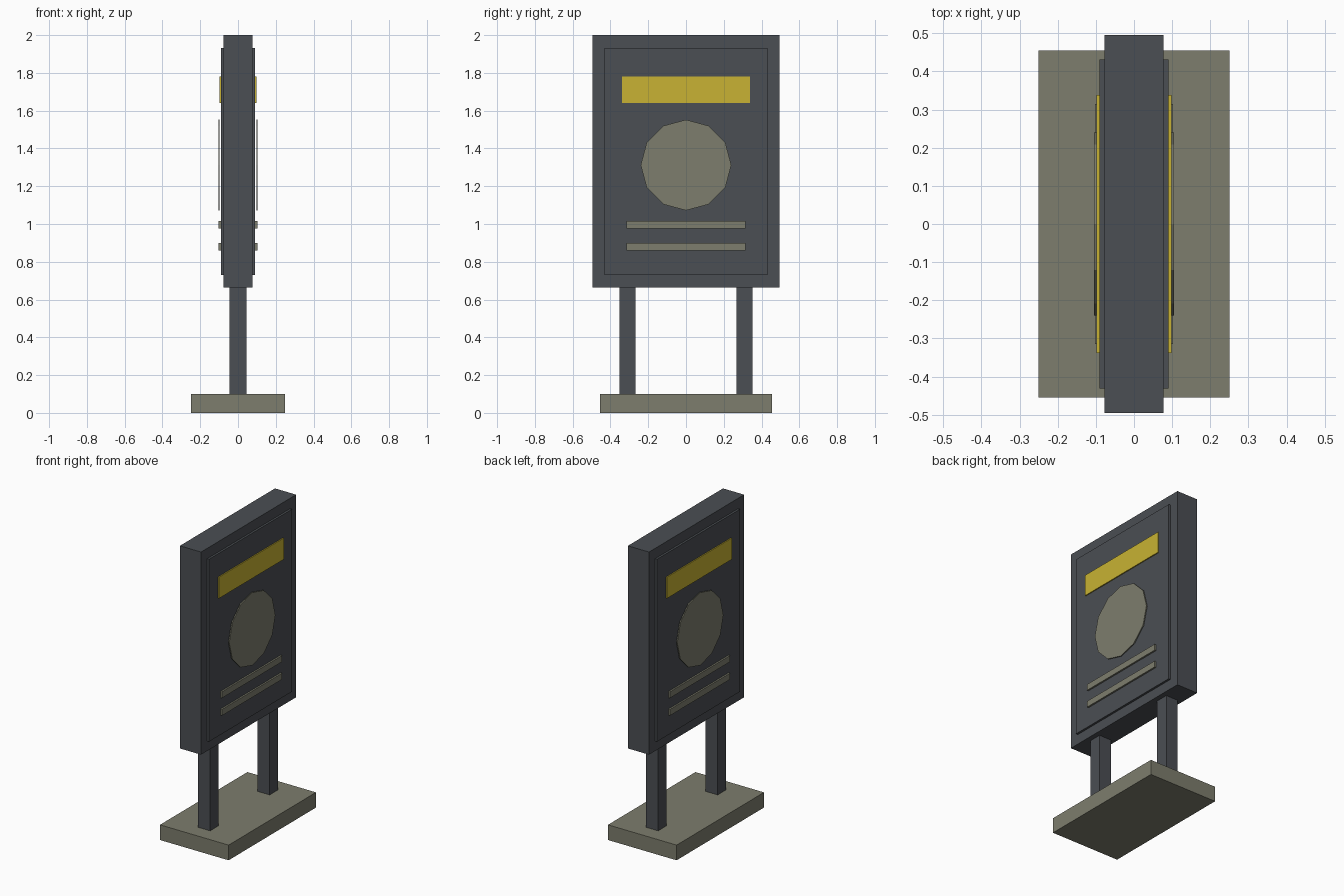
import bpy
import math

cube = bpy.data.objects.get("Cube")
if cube:
    bpy.data.objects.remove(cube, do_unlink=True)


def make_material(name, colour):
    mat = bpy.data.materials.new(name)
    mat.use_nodes = True
    mat.diffuse_color = (*colour, 1)
    mat.node_tree.nodes["Principled BSDF"].inputs["Base Color"].default_value = (*colour, 1)
    return mat


dark = make_material("dark slate", (0.07, 0.077, 0.087))
stone = make_material("olive grey", (0.205, 0.205, 0.153))
yellow = make_material("yellow", (0.58, 0.45, 0.033))


def box(name, x, y, z, mat):
    """Box spanning the given (low, high) range on each axis."""
    spans = (x, y, z)
    bpy.ops.mesh.primitive_cube_add(size=1, location=[(a + b) / 2 for a, b in spans])
    obj = bpy.context.object
    obj.name = name
    obj.scale = [b - a for a, b in spans]
    bpy.ops.object.transform_apply(location=False, rotation=False, scale=True)
    obj.data.materials.append(mat)
    return obj


# Plinth and cabinet
box("base_slab", (-0.25, 0.25), (-0.455, 0.455), (0, 0.1), stone)
box("sign_cabinet", (-0.077, 0.077), (-0.495, 0.495), (0.665, 2), dark)

# Support posts
for side, y in (("front", -0.31), ("back", 0.31)):
    box(side + "_post", (-0.044, 0.044), (y - 0.043, y + 0.043), (0.1, 0.665), dark)

# Display panel with raised graphics on each broad face
for side, s in (("left", 1), ("right", -1)):
    def plate(name, inner, outer, half_width, z, mat):
        x = sorted((s * inner, s * outer))
        box(side + "_" + name, x, (-half_width, half_width), z, mat)

    plate("display_panel", 0.077, 0.091, 0.431, (0.73, 1.932), dark)
    plate("header_band", 0.091, 0.098, 0.338, (1.64, 1.78), yellow)
    plate("upper_text_bar", 0.091, 0.102, 0.314, (0.975, 1.016), stone)
    plate("lower_text_bar", 0.091, 0.102, 0.314, (0.859, 0.9), stone)

    # Twelve-sided emblem disc with a corner at the top
    bpy.ops.mesh.primitive_cylinder_add(
        vertices=12, radius=0.24, depth=0.007,
        location=(s * 0.101, 0, 1.312), rotation=(0, math.pi / 2, 0))
    disc = bpy.context.object
    disc.name = side + "_round_emblem"
    disc.data.materials.append(stone)
